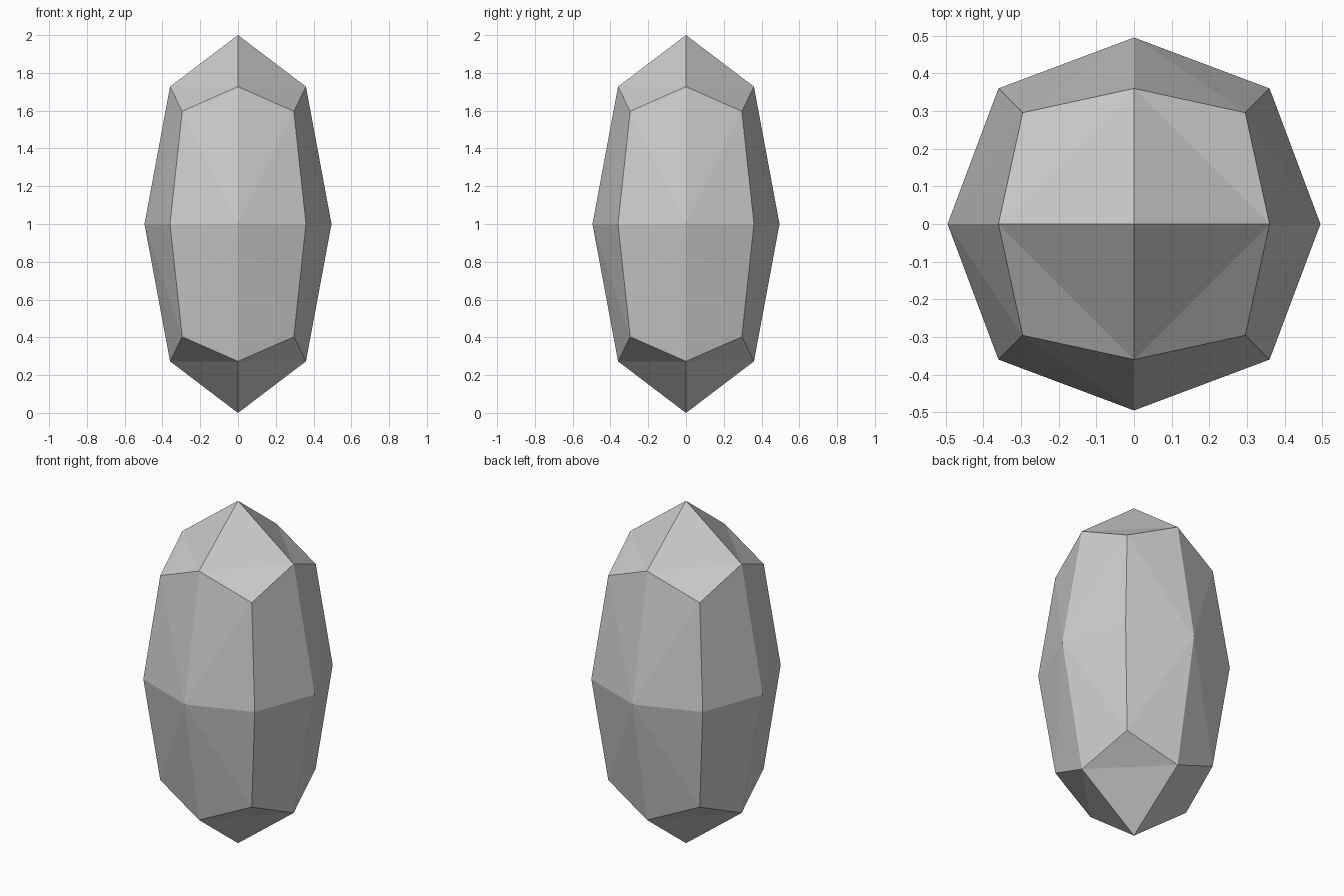
import bpy, bmesh

if "Cube" in bpy.data.objects:
    bpy.data.objects.remove(bpy.data.objects["Cube"])

# Low-poly elongated stone: a cube split once and rounded, then stretched upward
HALF_WIDTH, HALF_HEIGHT = 0.495, 1.0
ROUNDING = {1: 1.0, 2: 0.727, 3: 0.597}  # face centre, edge middle, corner

bm = bmesh.new()
bmesh.ops.create_cube(bm, size=2)
bmesh.ops.subdivide_edges(bm, edges=bm.edges[:], cuts=1, use_grid_fill=True)
for v in bm.verts:
    v.co *= ROUNDING[sum(abs(c) > 0.5 for c in v.co)]
    v.co.x *= HALF_WIDTH
    v.co.y *= HALF_WIDTH
    v.co.z = v.co.z * HALF_HEIGHT + HALF_HEIGHT

# Facets: split each bent quad along its shorter diagonal
bmesh.ops.triangulate(bm, faces=bm.faces[:], quad_method='SHORT_EDGE')
bmesh.ops.recalc_face_normals(bm, faces=bm.faces[:])

mesh = bpy.data.meshes.new("faceted_stone")
bm.to_mesh(mesh)
bm.free()

# Single grey colour
grey = bpy.data.materials.new("light grey")
grey.diffuse_color = (0.6, 0.6, 0.6, 1)
grey.use_nodes = True
grey.node_tree.nodes["Principled BSDF"].inputs["Base Color"].default_value = grey.diffuse_color
mesh.materials.append(grey)

stone = bpy.data.objects.new("faceted_stone", mesh)
bpy.context.collection.objects.link(stone)
